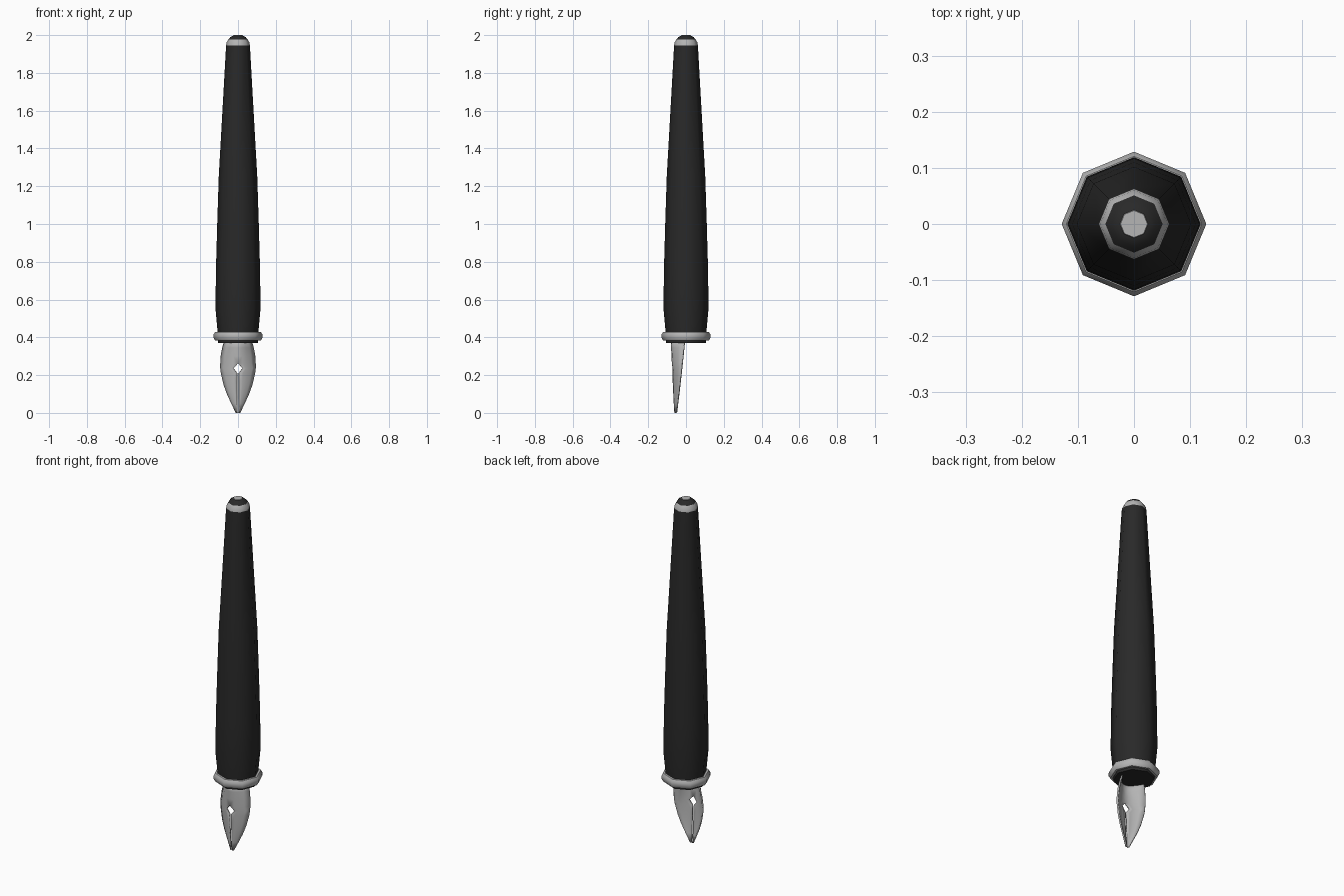
import bpy, bmesh, math

if "Cube" in bpy.data.objects:
    bpy.data.objects.remove(bpy.data.objects["Cube"])

def material(name, v):
    m = bpy.data.materials.new(name)
    m.diffuse_color = (v, v, v, 1)
    m.use_nodes = True
    m.node_tree.nodes["Principled BSDF"].inputs["Base Color"].default_value = m.diffuse_color
    return m

black = material("black_lacquer", 0.022)
silver = material("silver", 0.46)

def finish(name, bm, mat):
    bmesh.ops.recalc_face_normals(bm, faces=bm.faces)
    me = bpy.data.meshes.new(name)
    bm.to_mesh(me)
    bm.free()
    ob = bpy.data.objects.new(name, me)
    bpy.context.collection.objects.link(ob)
    me.materials.append(mat)
    return ob

def smooth(ob, angle):
    bpy.ops.object.select_all(action='DESELECT')
    ob.select_set(True)
    bpy.context.view_layer.objects.active = ob
    bpy.ops.object.shade_smooth_by_angle(angle=math.radians(angle))

def lathe(name, profile, mat, closed=False, sides=8):
    """Eight-sided turned part from (radius, z) points."""
    bm = bmesh.new()
    rings = [[bm.verts.new((r * math.cos(math.tau * i / sides),
                            r * math.sin(math.tau * i / sides), z))
              for i in range(sides)] for r, z in profile]
    pairs = list(zip(rings, rings[1:]))
    if closed:
        pairs.append((rings[-1], rings[0]))
    else:
        bm.faces.new(rings[0])
        bm.faces.new(rings[-1])
    for a, b in pairs:
        for i in range(sides):
            j = (i + 1) % sides
            bm.faces.new((a[i], a[j], b[j], b[i]))
    ob = finish(name, bm, mat)
    smooth(ob, 50)
    return ob

# Tapered barrel
lathe("barrel", [(0.105, 0.37), (0.108, 0.43), (0.119, 0.55), (0.117, 0.75),
                 (0.110, 1.0), (0.102, 1.25), (0.063, 1.945)], black)

# Tip: silver band, black dome, silver end disc
lathe("tip_band", [(0.063, 1.945), (0.060, 1.962), (0.051, 1.977)], silver)
lathe("tip_dome", [(0.051, 1.977), (0.040, 1.990), (0.025, 1.998)], black)
lathe("tip_disc", [(0.025, 1.998), (0.024, 2.0)], silver)

# Collar ring around the mouth of the barrel
collar = [(0.115 + 0.015 * math.cos(math.tau * k / 8 + math.pi / 8),
           0.406 + 0.025 * math.sin(math.tau * k / 8 + math.pi / 8)) for k in range(8)]
lathe("collar_ring", collar, silver, closed=True)

# Nib: curved sheet with slit and diamond breather hole; rows of (z, half width, slit edge)
rows = [(0.0, 0.012, 0.004), (0.05, 0.036, 0.005), (0.10, 0.059, 0.005),
        (0.15, 0.077, 0.005), (0.21, 0.091, 0.005), (0.236, 0.094, 0.025),
        (0.262, 0.094, 0.0), (0.30, 0.092, 0.0), (0.345, 0.084, 0.0), (0.385, 0.072, 0.0)]
bm = bmesh.new()
cols = 4
grid = []
for z, w, inner in rows:
    t = z / 0.37
    front, back = -0.063 - 0.017 * t, -0.052 + 0.042 * t
    line = []
    for c in range(cols + 1):
        x = inner + (w - inner) * c / cols
        line.append(bm.verts.new((x, front + (back - front) * (x / w) ** 2, z)))
    grid.append(line)
for a, b in zip(grid, grid[1:]):
    for c in range(cols):
        bm.faces.new((a[c], a[c + 1], b[c + 1], b[c]))
nib = finish("nib", bm, silver)
# make the sheet face forward so the thickness grows inward
if nib.data.polygons[0].normal.y > 0:
    nib.data.flip_normals()
smooth(nib, 40)
mirror = nib.modifiers.new("mirror", 'MIRROR')
mirror.merge_threshold = 0.001
solid = nib.modifiers.new("thickness", 'SOLIDIFY')
solid.thickness = 0.008
solid.offset = -1
